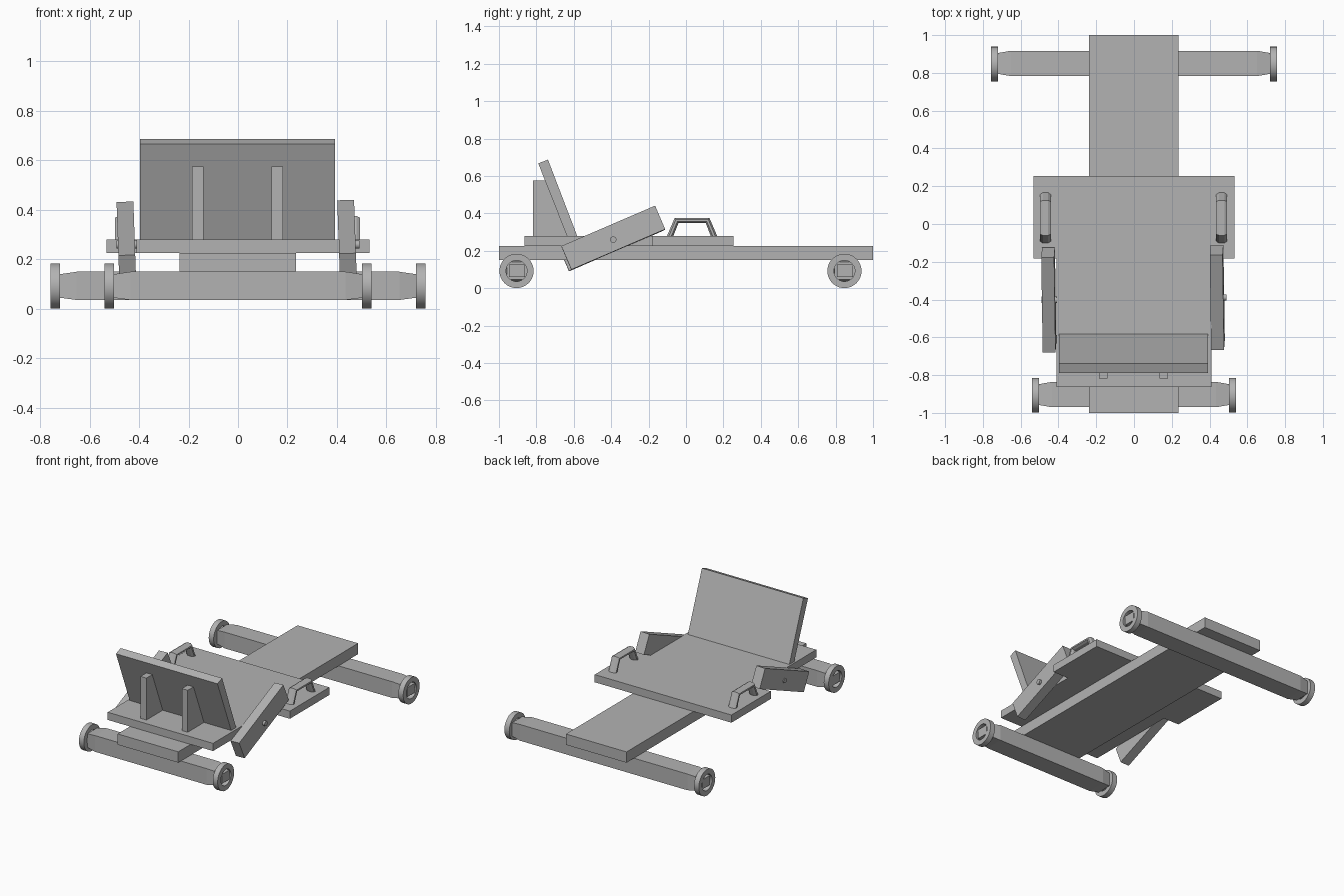
import bpy, bmesh, math
from mathutils import Matrix, Vector

if "Cube" in bpy.data.objects:
    bpy.data.objects.remove(bpy.data.objects["Cube"])

grey = bpy.data.materials.new("plain grey")
grey.diffuse_color = (0.45, 0.45, 0.45, 1)
grey.use_nodes = True
grey.node_tree.nodes["Principled BSDF"].inputs["Base Color"].default_value = grey.diffuse_color


def finish(name, bm):
    bmesh.ops.recalc_face_normals(bm, faces=bm.faces)
    me = bpy.data.meshes.new(name)
    bm.to_mesh(me)
    bm.free()
    me.materials.append(grey)
    ob = bpy.data.objects.new(name, me)
    bpy.context.collection.objects.link(ob)
    return ob


def prism(name, pts, lo, hi, axis):
    """Extrude a profile: (y, z) points along x, or (x, y) points along z."""
    bm = bmesh.new()
    place = (lambda p, d: (d, p[0], p[1])) if axis == 'x' else (lambda p, d: (p[0], p[1], d))
    f = bm.faces.new([bm.verts.new(place(p, lo)) for p in pts])
    r = bmesh.ops.extrude_face_region(bm, geom=[f])
    vs = [v for v in r['geom'] if isinstance(v, bmesh.types.BMVert)]
    off = (hi - lo, 0, 0) if axis == 'x' else (0, 0, hi - lo)
    bmesh.ops.translate(bm, verts=vs, vec=off)
    return finish(name, bm)


def loft(name, rings, closed=False):
    """Skin a list of vertex rings; cap the ends, or join last to first."""
    bm = bmesh.new()
    rs = [[bm.verts.new(p) for p in ring] for ring in rings]
    n = len(rs[0])
    pairs = list(zip(rs, rs[1:])) + ([(rs[-1], rs[0])] if closed else [])
    for a, b in pairs:
        for i in range(n):
            bm.faces.new((a[i], a[(i + 1) % n], b[(i + 1) % n], b[i]))
    if not closed:
        bm.faces.new(rs[0])
        bm.faces.new(rs[-1])
    return finish(name, bm)


def smooth(ob):
    bpy.ops.object.select_all(action='DESELECT')
    bpy.context.view_layer.objects.active = ob
    ob.select_set(True)
    bpy.ops.object.shade_smooth_by_angle(angle=math.radians(35))


# Main plank and T-shaped seat board
prism("main_plank", [(-.237, -1), (.235, -1), (.235, 1), (-.237, 1)], .15, .226, 'z')
prism("seat_board", [(-.41, -.863), (.41, -.863), (.41, -.183), (.532, -.183),
                     (.532, .255), (-.532, .255), (-.532, -.183), (-.41, -.183)],
      .226, .28, 'z')

# Backrest and its two braces
prism("backrest", [(-.637, .28), (-.582, .28), (-.738, .687), (-.79, .667)], -.397, .393, 'x')
for x in (-.163, .158):
    prism("backrest_brace", [(-.818, .28), (-.637, .28), (-.753, .575), (-.818, .575)],
          x - .023, x + .023, 'x')

# Axles with tapered ends and square spindles, ring wheels
WZ = .092
for tag, y, half in (("front", -.903, .54), ("rear", .85, .757)):
    wy = y - .003

    def rect(x, hy, z0, z1):
        return [(x, y - hy, z0), (x, y + hy, z0), (x, y + hy, z1), (x, y - hy, z1)]

    ends = [(half - .004, .043, .06, .126), (half - .037, .043, .06, .126),
            (half - .037, .055, .045, .14), (half - .105, .067, .036, .15)]
    rings = [rect(-e[0], *e[1:]) for e in ends] + [rect(e[0], *e[1:]) for e in reversed(ends)]
    loft(tag + "_axle", rings)
    for s in (-1, 1):
        x0, x1 = s * (half - .038), s * half
        prof = [(x0, .056), (x0, .0915), (x1, .0915), (x1, .056)]
        wheel = [[(x, wy + r * math.cos(a), WZ + r * math.sin(a)) for x, r in prof]
                 for a in (2 * math.pi * i / 40 for i in range(40))]
        smooth(loft(tag + "_wheel", wheel, closed=True))

# Tilted side brake levers, each with a pivot bolt
for tag, s, cx, cy, cz in (("left", -1, -.451, -.402, .262), ("right", 1, .441, -.389, .269)):
    m = (Matrix.Translation((cx, cy, cz)) @ Matrix.Rotation(math.radians(-2), 4, 'Y')
         @ Matrix.Rotation(math.radians(23.3), 4, 'X'))
    bm = bmesh.new()
    bmesh.ops.create_cube(bm, size=1, matrix=m @ Matrix.Diagonal((.068, .546, .137, 1)))
    finish(tag + "_brake_lever", bm)
    bm = bmesh.new()
    bmesh.ops.create_cone(bm, cap_ends=True, segments=16, radius1=.017, radius2=.017, depth=.09,
                          matrix=Matrix.Translation((s * .446, cy, .26))
                          @ Matrix.Rotation(math.pi / 2, 4, 'Y'))
    smooth(finish(tag + "_lever_bolt", bm))

# Grab handles: flattened octagonal bar along a trapezoid path
outer = [(-.102, .278), (-.06, .376), (.125, .376), (.167, .278)]
inner = [(-.068, .278), (-.04, .349), (.105, .349), (.133, .278)]
for tag, x in (("left", -.469), ("right", .464)):
    rings = []
    for o, i in zip(outer, inner):
        o, i = Vector((0, *o)), Vector((0, *i))
        rings.append([Vector((x + dx, 0, 0)) + o.lerp(i, t) for dx, t in
                      ((-.014, 0), (.014, 0), (.029, .3), (.029, .7),
                       (.014, 1), (-.014, 1), (-.029, .7), (-.029, .3))])
    loft(tag + "_handle", rings)
